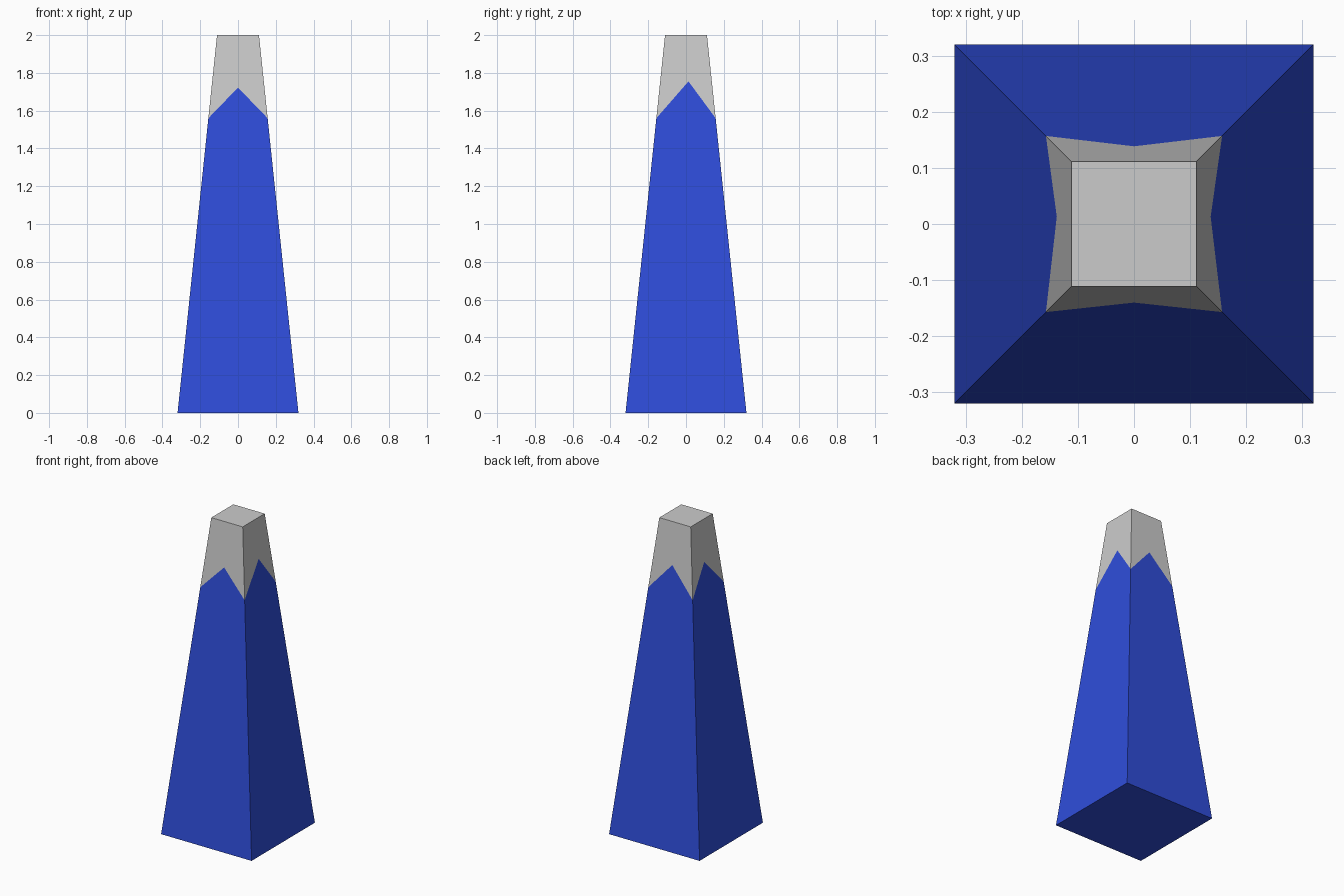
import bpy, bmesh
from mathutils import Vector

if "Cube" in bpy.data.objects:
    bpy.data.objects.remove(bpy.data.objects["Cube"])

HEIGHT, BASE, TOP = 2.0, 0.32, 0.111
SEAM = 1.56                                    # seam height at the corners
CORNERS = [(-1, -1), (1, -1), (1, 1), (-1, 1)]
# seam peak per side (front, right, back, left): sideways shift in y, height
PEAKS = [(0, 1.722), (0.013, 1.755), (0, 1.737), (0.013, 1.745)]


def square(z):
    half = BASE + (TOP - BASE) * z / HEIGHT
    return [Vector((x * half, y * half, z)) for x, y in CORNERS]


def seam_ring():
    # alternating corner and peak points around the tapered shaft
    ring = []
    for i, (shift, z) in enumerate(PEAKS):
        level = square(z)
        mid = (level[i] + level[(i + 1) % 4]) / 2
        ring += [square(SEAM)[i], mid + Vector((0, shift, 0))]
    return ring


def make_part(name, cap_z, is_top, color=None):
    bm = bmesh.new()
    cap = [bm.verts.new(p) for p in square(cap_z)]
    seam = [bm.verts.new(p) for p in seam_ring()]
    bm.faces.new(cap if is_top else cap[::-1])
    for i in range(4):
        j = (i + 1) % 4
        side = [cap[i], cap[j], seam[2 * j], seam[2 * i + 1], seam[2 * i]]
        bm.faces.new(side[::-1] if is_top else side)
    bmesh.ops.triangulate(bm, faces=[f for f in bm.faces if len(f.verts) > 4])
    mesh = bpy.data.meshes.new(name)
    bm.to_mesh(mesh)
    bm.free()
    obj = bpy.data.objects.new(name, mesh)
    bpy.context.collection.objects.link(obj)
    if color:
        mat = bpy.data.materials.new("blue")
        mat.diffuse_color = color
        mat.use_nodes = True
        mat.node_tree.nodes["Principled BSDF"].inputs["Base Color"].default_value = mat.diffuse_color
        mesh.materials.append(mat)


# blue lower shaft and grey tip, meeting at the zigzag seam
make_part("lower_shaft", 0, False, (0.028, 0.074, 0.70, 1))
make_part("tip", HEIGHT, True)
